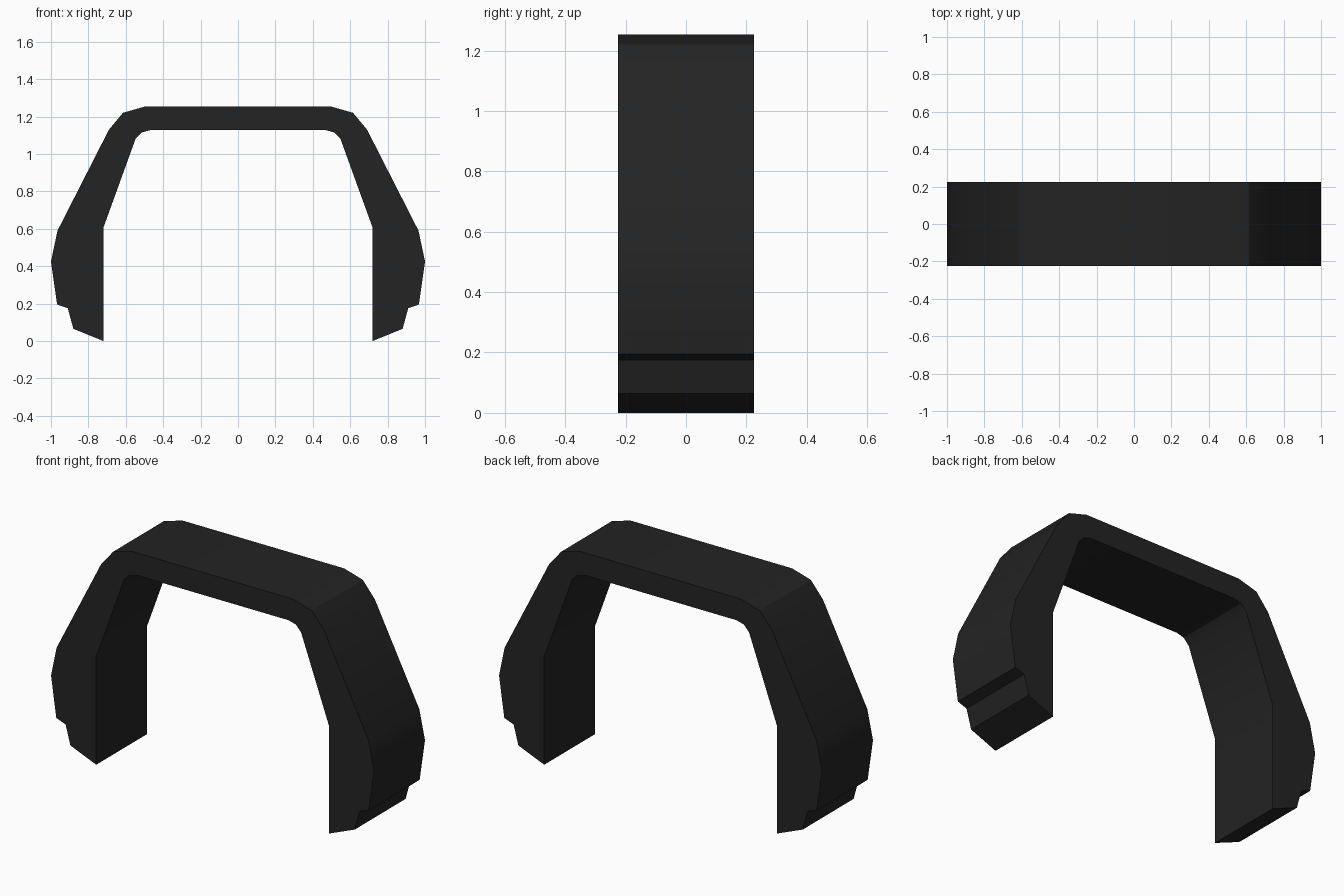
import bpy, bmesh, math
from mathutils import Vector

cube = bpy.data.objects.get("Cube")
if cube:
    bpy.data.objects.remove(cube, do_unlink=True)

HALF_DEPTH = 0.225

# Charcoal material
charcoal = bpy.data.materials.new("charcoal")
charcoal.use_nodes = True
colour = (0.017, 0.017, 0.017, 1)
charcoal.diffuse_color = colour
charcoal.node_tree.nodes["Principled BSDF"].inputs["Base Color"].default_value = colour

# Left half of the arch outline: inner edge from the crown down to the foot,
# then the stepped foot and outer edge back up to the crown
inner = [(0.47, 1.127), (0.515, 1.115), (0.548, 1.08), (0.72, 0.605), (0.72, 0)]
outer = [(0.88, 0.065), (0.91, 0.175), (0.967, 0.195), (1, 0.425),
         (0.965, 0.59), (0.69, 1.13), (0.615, 1.22), (0.5, 1.253)]
half = inner + outer
outline = half + [(-x, z) for x, z in reversed(half)]

# Extrude the closed outline through the depth
bm = bmesh.new()
front = bm.faces.new([bm.verts.new((x, -HALF_DEPTH, z)) for x, z in outline])
extruded = bmesh.ops.extrude_face_region(bm, geom=[front], use_keep_orig=True)
moved = [g for g in extruded["geom"] if isinstance(g, bmesh.types.BMVert)]
bmesh.ops.translate(bm, verts=moved, vec=Vector((0, 2 * HALF_DEPTH, 0)))
bmesh.ops.recalc_face_normals(bm, faces=bm.faces[:])

mesh = bpy.data.meshes.new("arch_frame")
bm.to_mesh(mesh)
bm.free()
mesh.materials.append(charcoal)
arch = bpy.data.objects.new("arch_frame", mesh)
bpy.context.collection.objects.link(arch)

# Soft bends along the band, crisp rims and foot steps
bpy.ops.object.select_all(action="DESELECT")
arch.select_set(True)
bpy.context.view_layer.objects.active = arch
bpy.ops.object.shade_smooth_by_angle(angle=math.radians(30))
